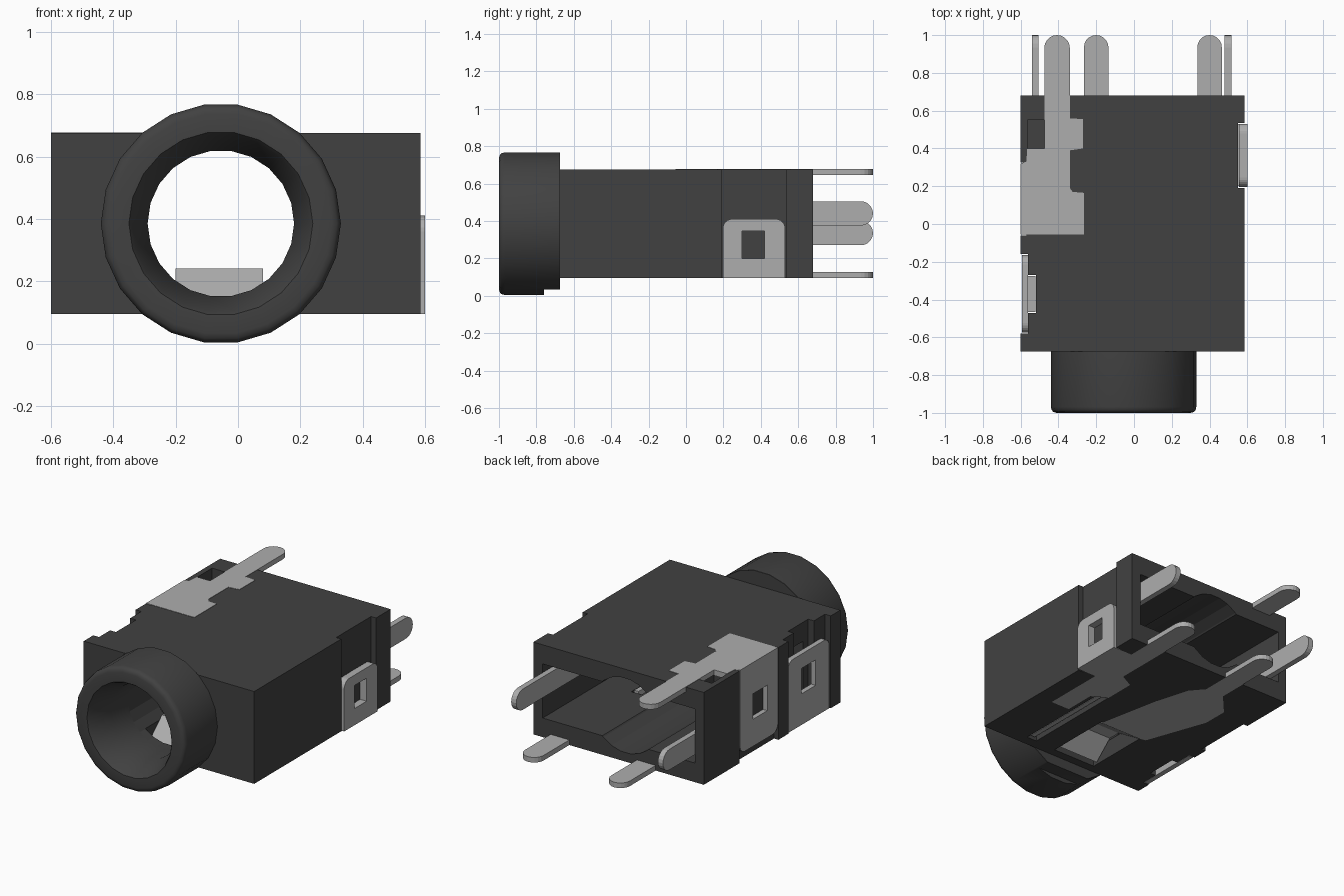
import bpy, bmesh, math
from mathutils import Vector

if "Cube" in bpy.data.objects:
    bpy.data.objects.remove(bpy.data.objects["Cube"])


def material(name, v):
    m = bpy.data.materials.new(name)
    m.use_nodes = True
    m.diffuse_color = (v, v, v, 1)
    m.node_tree.nodes["Principled BSDF"].inputs["Base Color"].default_value = (v, v, v, 1)
    return m


PLASTIC = material("dark plastic", 0.053)
METAL = material("grey metal", 0.42)
CX, CZ, SIDES = -0.055, 0.385, 22   # socket axis


def make(name, bm, mat):
    bmesh.ops.recalc_face_normals(bm, faces=bm.faces)
    me = bpy.data.meshes.new(name)
    bm.to_mesh(me)
    bm.free()
    ob = bpy.data.objects.new(name, me)
    me.materials.append(mat)
    bpy.context.collection.objects.link(ob)
    return ob


def prism(name, pts, axis, a, b, mat=METAL):
    """Extrude a 2D outline from a to b along the axis."""
    place = {"x": lambda u, v, w: (w, u, v), "y": lambda u, v, w: (u, w, v),
             "z": lambda u, v, w: (u, v, w)}[axis]
    bm = bmesh.new()
    f = bm.faces.new([bm.verts.new(place(u, v, a)) for u, v in pts])
    ext = bmesh.ops.extrude_face_region(bm, geom=[f])["geom"]
    bmesh.ops.translate(bm, vec=Vector(place(0, 0, b - a)),
                        verts=[g for g in ext if isinstance(g, bmesh.types.BMVert)])
    return make(name, bm, mat)


def rect(u0, u1, v0, v1):
    return [(u0, v0), (u1, v0), (u1, v1), (u0, v1)]


def box(name, x, y, z, mat=PLASTIC):
    return prism(name, rect(*x, *y), "z", *z, mat)


def arc(cu, cv, r, start, end, n=6):
    return [(cu + r * math.cos(math.radians(start + (end - start) * i / n)),
             cv + r * math.sin(math.radians(start + (end - start) * i / n))) for i in range(n + 1)]


def tip(u0, u1, end=1.0):
    """Rounded end of a pin, pointing along +v."""
    r = (u1 - u0) / 2
    return arc((u0 + u1) / 2, end - r, r, 0, 180, 10)


def cut(ob, cutter):
    """Subtract the cutter, then discard it."""
    mod = ob.modifiers.new("cut", "BOOLEAN")
    mod.operation = "DIFFERENCE"
    mod.solver = "EXACT"
    mod.object = cutter
    cutter.hide_render = True
    bpy.context.view_layer.objects.active = ob
    bpy.ops.object.modifier_apply(modifier=mod.name)
    bpy.data.objects.remove(cutter)


def smooth(ob):
    bpy.ops.object.select_all(action="DESELECT")
    ob.select_set(True)
    bpy.context.view_layer.objects.active = ob
    bpy.ops.object.shade_smooth_by_angle(angle=math.radians(35))


# Outlines of the flush contacts
top_outline = [(-0.6, -0.055), (-0.265, -0.055), (-0.265, 0.165), (-0.325, 0.17), (-0.34, 0.19),
               (-0.34, 0.39), (-0.27, 0.4), (-0.27, 0.555), (-0.34, 0.56)] + tip(-0.475, -0.34) + \
              [(-0.475, 0.4), (-0.565, 0.4), (-0.57, 0.33), (-0.6, 0.32)]
centre_outline = [(-0.2, -0.2), (0.08, -0.2), (0.02, 0.1), (0.0, 0.2), (-0.065, 0.42),
                  (-0.135, 0.5)] + tip(-0.265, -0.135) + \
                 [(-0.265, 0.5), (-0.39, 0.36), (-0.39, 0.2), (-0.25, -0.19)]
side_outline = [(0.335, -0.2), (0.465, -0.2), (0.465, 0.2), (0.6, 0.2), (0.6, 0.53),
                (0.465, 0.53)] + tip(0.335, 0.465) + [(0.335, 0.3), (0.24, 0.25), (0.24, 0.05), (0.335, 0.0)]

# Housing with cavity, bore and recesses
body = box("housing", (-0.6, 0.585), (-0.675, 0.68), (0.095, 0.675))
cut(body, box("cavity", (-0.54, 0.52), (-0.42, 0.8), (0.215, 0.555)))
bore = [(CX + 0.235 * math.cos(2 * math.pi * i / SIDES),
         CZ + 0.235 * math.sin(2 * math.pi * i / SIDES)) for i in range(SIDES)]
cut(body, prism("bore", bore, "y", -0.8, 0.8, PLASTIC))
for x, y, z in [
    ((0.55, 0.7), (0.19, 0.535), (0.0, 0.8)),       # left clip channel
    ((-0.7, -0.57), (-0.06, 0.325), (0.0, 0.8)),    # right rear clip channel
    ((-0.7, -0.56), (-0.58, -0.16), (0.0, 0.8)),    # right front clip channel
    ((-0.6, -0.52), (-0.47, -0.27), (0.0, 0.8)),    # right front tab slot
    ((-0.565, -0.47), (0.395, 0.55), (0.59, 0.8)),  # pocket beside top pin
    ((-0.21, 0.09), (-0.62, -0.19), (0.0, 0.3)),    # spring slot
    ((0.24, 0.31), (-0.61, 0.1), (0.0, 0.25)),      # side spring slot
]:
    cut(body, box("recess", x, y, z))
cut(body, prism("top_seat", top_outline, "z", 0.643, 0.8))
cut(body, prism("centre_seat", centre_outline, "z", 0.0, 0.127))
cut(body, prism("side_seat", side_outline, "z", 0.0, 0.127))

# Socket collar: revolved ring with a rounded lip and a tapered mouth
profile = [(0.235, -0.6), (0.235, -0.84), (0.285, -0.985), (0.295, -1.0), (0.355, -1.0),
           (0.372, -0.995), (0.381, -0.985), (0.385, -0.968), (0.385, -0.675), (0.3, -0.6)]
bm = bmesh.new()
rings = [[bm.verts.new((CX + r * math.cos(2 * math.pi * i / SIDES), y,
                        CZ + r * math.sin(2 * math.pi * i / SIDES))) for i in range(SIDES)]
         for r, y in profile]
for k in range(len(rings)):
    p, q = rings[k], rings[(k + 1) % len(rings)]
    for i in range(SIDES):
        j = (i + 1) % SIDES
        bm.faces.new((p[i], p[j], q[j], q[i]))
collar = make("socket_collar", bm, PLASTIC)
cut(collar, box("flat", (-1, 1), (-0.76, -0.5), (-0.2, 0.032)))
cut(collar, box("back_trim", (-1, 1), (-0.674, -0.4), (-0.2, 1)))
smooth(collar)

# Flush contacts with their pins
prism("top_contact", top_outline, "z", 0.645, 0.677)
prism("centre_contact", centre_outline, "z", 0.095, 0.127)
prism("side_contact", side_outline, "z", 0.095, 0.127)

# Bent spring that rises into the bore
spring = [(-0.2, 0.095), (-0.38, 0.21), (-0.46, 0.21), (-0.58, 0.1), (-0.6, 0.12),
          (-0.47, 0.24), (-0.37, 0.24), (-0.2, 0.127)]
prism("centre_spring", spring, "x", -0.2, 0.08)
box("side_spring", (0.26, 0.29), (-0.6, 0.1), (0.11, 0.23), METAL)

# Upright pins inside the cavity walls
for name, x0, x1, z0, z1 in [("left_pin", 0.48, 0.515, 0.375, 0.505),
                             ("right_pin", -0.54, -0.505, 0.27, 0.4)]:
    outline = [(y, z) for z, y in [(z0, -0.1)] + tip(z0, z1) [::-1] + [(z1, -0.1)]]
    prism(name, outline, "x", x0, x1)


# Side clips with a square window
def clip(name, x, y, z, window_y, window_z, r=0.05, round_top=True):
    (y0, y1), (z0, z1) = y, z
    if round_top:
        pts = [(y0, z0), (y1, z0)] + arc(y1 - r, z1 - r, r, 0, 90) + arc(y0 + r, z1 - r, r, 90, 180)
    else:
        pts = [(y1, z1), (y0, z1)] + arc(y0 + r, z0 + r, r, 180, 270) + arc(y1 - r, z0 + r, r, 270, 360)
    ob = prism(name, pts, "x", *x)
    cut(ob, box("window", (x[0] - 0.1, x[1] + 0.1), window_y, window_z))


clip("left_clip", (0.555, 0.6), (0.197, 0.53), (0.095, 0.41), (0.3, 0.42), (0.2, 0.345))
clip("right_rear_clip", (-0.6, -0.568), (-0.055, 0.32), (0.15, 0.677), (0.05, 0.19), (0.32, 0.48),
     round_top=False)
clip("right_front_clip", (-0.593, -0.561), (-0.575, -0.165), (0.095, 0.54), (-0.44, -0.3), (0.29, 0.45))
box("right_front_tab", (-0.561, -0.522), (-0.465, -0.275), (0.46, 0.5), METAL)
